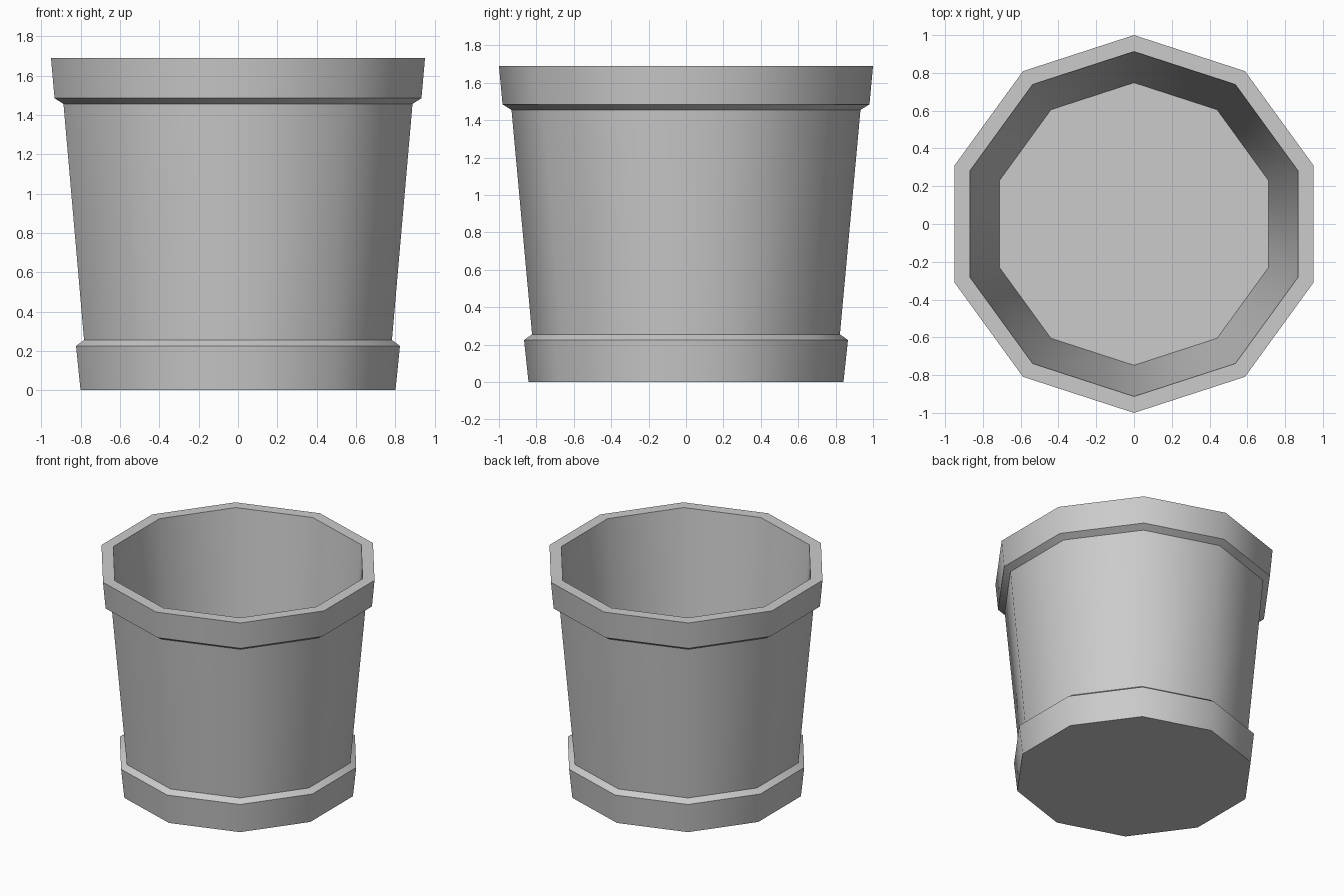
import bpy, bmesh, math

if "Cube" in bpy.data.objects:
    bpy.data.objects.remove(bpy.data.objects["Cube"])

SIDES = 10

# (radius, height) from the outside base, over the rim, down to the inner floor
PROFILE = [
    (0.842, 0.0), (0.866, 0.225),      # foot band
    (0.823, 0.255), (0.933, 1.455),    # tapered wall
    (0.981, 1.485), (1.0, 1.69),       # rim band
    (0.913, 1.69), (0.748, 0.05),      # lip and inside wall
]


def ring(bm, radius, z):
    return [bm.verts.new((radius * math.cos(a), radius * math.sin(a), z))
            for a in (math.pi / 2 + i * math.tau / SIDES for i in range(SIDES))]


bm = bmesh.new()
rings = [ring(bm, r, z) for r, z in PROFILE]

# walls between neighbouring rings
for low, high in zip(rings, rings[1:]):
    for i in range(SIDES):
        j = (i + 1) % SIDES
        bm.faces.new((low[i], low[j], high[j], high[i]))

# underside and inner floor
bm.faces.new(rings[0][::-1])
bm.faces.new(rings[-1])
bmesh.ops.recalc_face_normals(bm, faces=bm.faces[:])

mesh = bpy.data.meshes.new("plant_pot")
bm.to_mesh(mesh)
bm.free()
pot = bpy.data.objects.new("plant_pot", mesh)
bpy.context.collection.objects.link(pot)

# soft round walls, crisp band edges
bpy.context.view_layer.objects.active = pot
pot.select_set(True)
bpy.ops.object.shade_smooth_by_angle(angle=math.radians(45))
